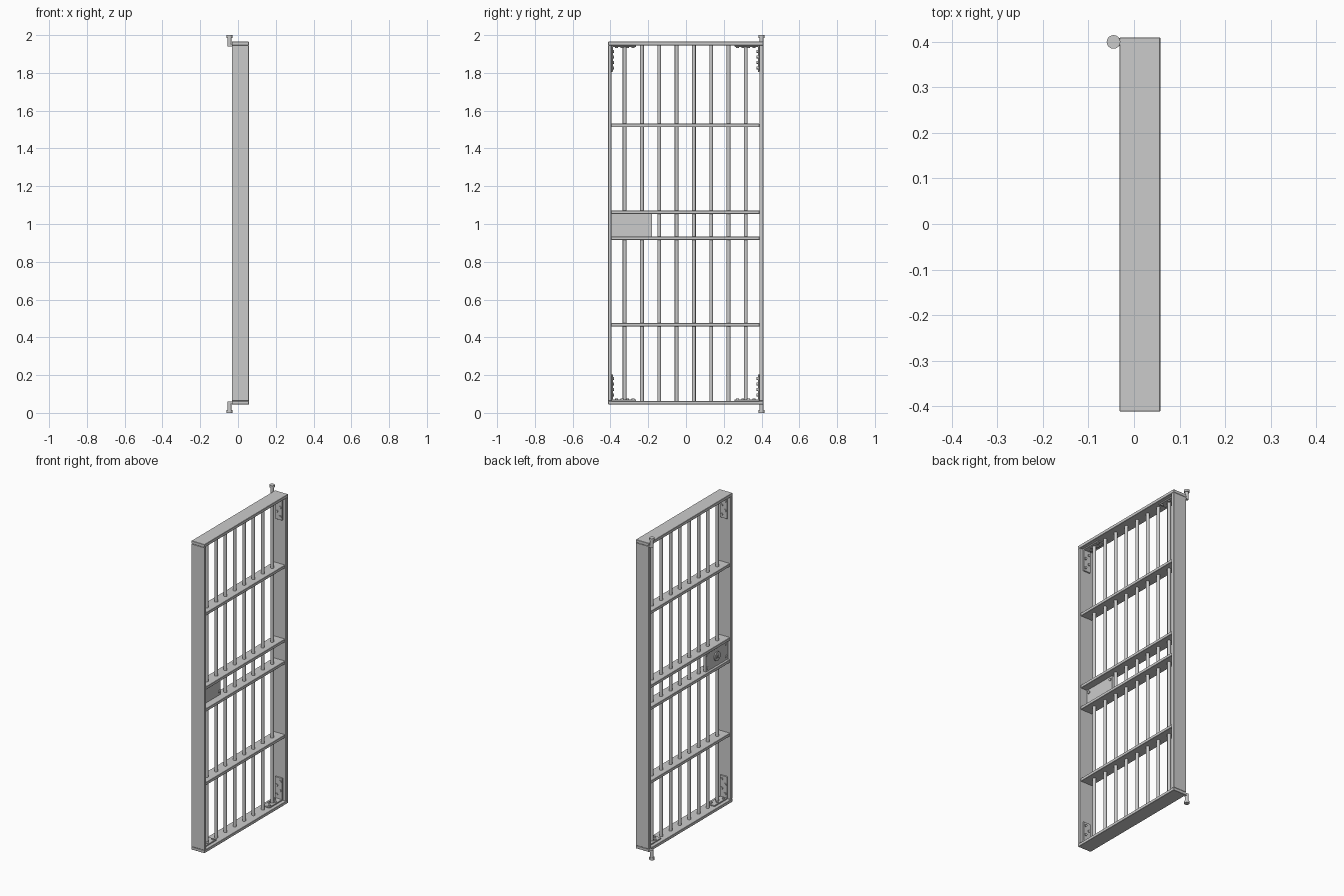
import bpy, math
from mathutils import Vector

if "Cube" in bpy.data.objects:
    bpy.data.objects.remove(bpy.data.objects["Cube"])

CX = 0.013  # depth centre of the gate


def box(name, x0, x1, y0, y1, z0, z1, bevel=0.0):
    bpy.ops.mesh.primitive_cube_add(size=1, location=((x0+x1)/2, (y0+y1)/2, (z0+z1)/2))
    o = bpy.context.object
    o.name = name
    o.scale = (x1-x0, y1-y0, z1-z0)
    bpy.ops.object.transform_apply(location=False, rotation=False, scale=True)
    if bevel:
        m = o.modifiers.new("bevel", 'BEVEL')
        m.width = bevel
        m.segments = 1
    return o


def rod(name, a, b, r, sides=16):
    a, b = Vector(a), Vector(b)
    d = b - a
    bpy.ops.mesh.primitive_cylinder_add(vertices=sides, radius=r, depth=d.length, location=(a+b)/2)
    o = bpy.context.object
    o.name = name
    o.rotation_euler = d.to_track_quat('Z', 'Y').to_euler()
    bpy.ops.object.shade_smooth_by_angle(angle=math.radians(35))
    return o


# outer frame of flat bars
box("frame_top", -0.032, 0.058, -0.412, 0.410, 1.946, 1.965, 0.0015)
box("frame_bottom", -0.032, 0.058, -0.412, 0.410, 0.045, 0.063, 0.0015)
box("latch_stile", -0.032, 0.058, -0.412, -0.395, 0.063, 1.946, 0.0015)
box("hinge_stile", -0.032, 0.058, 0.388, 0.410, 0.063, 1.946, 0.0015)

# horizontal flat bars
for i, z in enumerate((0.467, 0.925, 1.062, 1.522)):
    box(f"cross_bar_{i}", -0.027, 0.053, -0.396, 0.389, z-0.009, z+0.009, 0.0015)

# round vertical bars; the first two are interrupted by the lock
for i in range(8):
    y = -0.325 + i*0.0917
    spans = [(0.06, 0.925), (1.062, 1.95)] if i < 2 else [(0.06, 1.95)]
    for j, (z0, z1) in enumerate(spans):
        rod(f"vertical_bar_{i}_{j}", (CX, y, z0), (CX, y, z1), 0.010)

# lock case with corner screws, keyhole escutcheon and bolt
box("lock_case", -0.012, 0.008, -0.396, -0.180, 0.933, 1.054, 0.001)
for y in (-0.378, -0.194):
    for z in (0.955, 1.034):
        rod("lock_screw", (-0.016, y, z), (0.013, y, z), 0.009, 12)
rod("lock_escutcheon", (-0.019, -0.285, 0.994), (-0.011, -0.285, 0.994), 0.028, 24)
rod("lock_cylinder", (-0.023, -0.285, 0.994), (-0.018, -0.285, 0.994), 0.014, 20)
box("key_slot", -0.025, -0.022, -0.288, -0.282, 0.985, 1.003)

# corner angle brackets with staggered screw heads
for ye, sy in ((-0.395, 1), (0.388, -1)):
    for ze, sz in ((0.063, 1), (1.946, -1)):
        def yy(d): return ye + sy*d
        def zz(d): return ze + sz*d
        ys, zs = sorted((yy(0), yy(0.008))), sorted((zz(0), zz(0.140)))
        box("bracket_upright", CX-0.024, CX+0.024, *ys, *zs, 0.001)
        ys, zs = sorted((yy(0), yy(0.130))), sorted((zz(0), zz(0.008)))
        box("bracket_foot", CX-0.024, CX+0.024, *ys, *zs, 0.001)
        for k in range(4):
            x = CX + (0.012 if k % 2 else -0.012)
            d = 0.032 + k*0.029
            rod("bracket_screw", (x, yy(0.007), zz(d)), (x, yy(0.014), zz(d)), 0.008, 12)
            d = 0.028 + k*0.029
            rod("bracket_screw", (x, yy(d), zz(0.007)), (x, yy(d), zz(0.014)), 0.008, 12)

# hinge pins: rod, round cap and mounting lug at top and bottom
HX, HY = -0.045, 0.400
for base, s in ((0.0, 1), (2.0, -1)):
    rod("hinge_cap", (HX, HY, base), (HX, HY, base+s*0.014), 0.015, 24)
    rod("hinge_pin", (HX, HY, base+s*0.013), (HX, HY, base+s*0.060), 0.010, 20)
    z0, z1 = sorted((base+s*0.046, base+s*0.060))
    box("hinge_lug", HX, -0.031, HY-0.009, HY+0.009, z0, z1)
